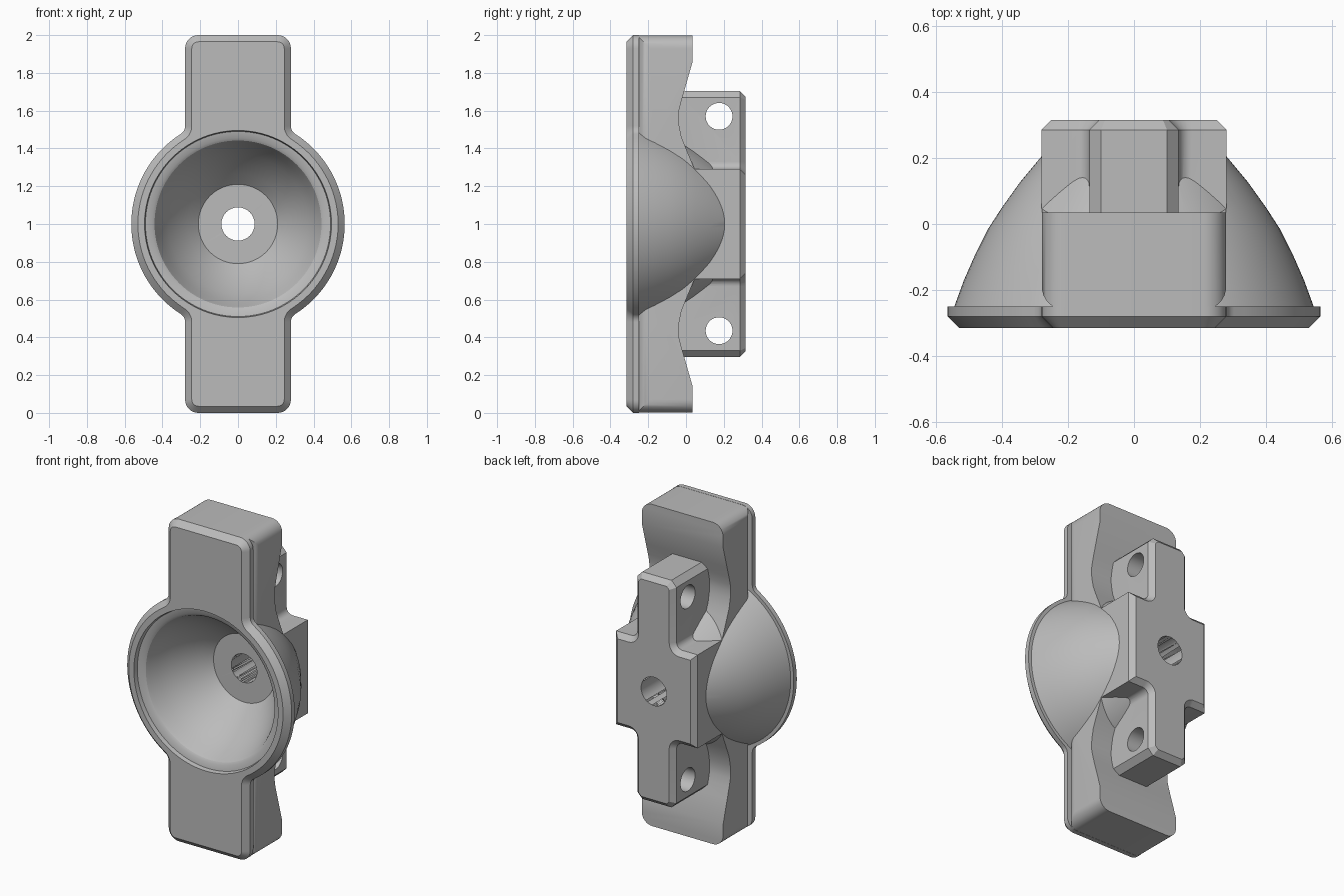
import bpy, bmesh, math
from mathutils import Vector

cube = bpy.data.objects.get("Cube")
if cube:
    bpy.data.objects.remove(cube, do_unlink=True)

grey = bpy.data.materials.new("matte_grey")
grey.use_nodes = True
GREY = (0.5, 0.5, 0.5, 1)
grey.diffuse_color = GREY
grey.node_tree.nodes["Principled BSDF"].inputs["Base Color"].default_value = GREY

MID = 1.0  # height of the dish axis


def finish(name, bm):
    bmesh.ops.recalc_face_normals(bm, faces=bm.faces)
    bmesh.ops.translate(bm, verts=bm.verts, vec=(0, 0, MID))
    mesh = bpy.data.meshes.new(name)
    bm.to_mesh(mesh)
    bm.free()
    mesh.materials.append(grey)
    ob = bpy.data.objects.new(name, mesh)
    bpy.context.collection.objects.link(ob)
    return ob


def arc(cx, cz, r, a0, a1, n):
    return [(cx + r * math.cos(a0 + (a1 - a0) * i / n),
             cz + r * math.sin(a0 + (a1 - a0) * i / n)) for i in range(n + 1)]


def four_way(q):
    """Mirror one quadrant (top to right) into a full clockwise outline."""
    half = q + [(x, -z) for x, z in reversed(q)]
    return [Vector(p) for p in half + [(-x, z) for x, z in reversed(half)]]


def inset(loop, d):
    out = []
    for i, p in enumerate(loop):
        e1 = (p - loop[i - 1]).normalized()
        e2 = (loop[(i + 1) % len(loop)] - p).normalized()
        n1, n2 = Vector((e1.y, -e1.x)), Vector((e2.y, -e2.x))
        out.append(p + (n1 + n2) * d / (1 + n1.dot(n2)))
    return out


def loft(name, rings):
    """Skin a list of (y, outline) rings and cap both ends."""
    bm = bmesh.new()
    rows = [[bm.verts.new((p.x, y, p.y)) for p in loop] for y, loop in rings]
    n = len(rows[0])
    for a, b in zip(rows, rows[1:]):
        for i in range(n):
            j = (i + 1) % n
            bm.faces.new((a[i], a[j], b[j], b[i]))
    bm.faces.new(rows[0])
    bm.faces.new(rows[-1])
    return finish(name, bm)


def lathe(name, profile, steps=96):
    """Turn (radius, y) points around the dish axis."""
    bm = bmesh.new()
    vs = [bm.verts.new((r, y, 0)) for r, y in profile]
    es = [bm.edges.new(pair) for pair in zip(vs, vs[1:])]
    bmesh.ops.spin(bm, geom=vs + es, cent=(0, 0, 0), axis=(0, 1, 0),
                   angle=math.tau, steps=steps, use_duplicate=False)
    bmesh.ops.remove_doubles(bm, verts=bm.verts, dist=0.0002)
    return finish(name, bm)


def combine(target, tool, operation):
    mod = target.modifiers.new(tool.name, 'BOOLEAN')
    mod.operation, mod.solver, mod.object = operation, 'EXACT', tool
    bpy.context.view_layer.objects.active = target
    bpy.ops.object.modifier_apply(modifier=mod.name)
    bpy.data.objects.remove(tool, do_unlink=True)


# Front plate: round flange blended into two arms, chamfered at the front
R, W, F = 0.565, 0.28, 0.05
fz = math.sqrt((R + F) ** 2 - (W + F) ** 2)
turn = math.atan2(fz, W + F)
outline = four_way(
    arc(W - 0.07, 0.93, 0.07, math.pi / 2, 0, 8)
    + arc(W + F, fz, F, math.pi, math.pi + turn, 5)
    + arc(0, 0, R, turn, 0.02, 16)[1:])
bracket = loft("dish_bracket", [(-0.315, inset(outline, 0.035)),
                                (-0.28, outline), (-0.25, outline)])

# Arms behind the plate, with a waved back
wave = [(0.035, 0.999), (0.035, 0.86), (-0.005, 0.72), (-0.025, 0.65),
        (-0.037, 0.6), (-0.04, 0.56), (-0.036, 0.52), (-0.024, 0.46),
        (0.0, 0.4), (0.025, 0.34), (0.05, 0.28)]
side = [(-0.26, 0.999)] + wave
side += [(y, -z) for y, z in reversed(side)]
bm = bmesh.new()
face = bm.faces.new([bm.verts.new((-0.279, y, z)) for y, z in side])
ext = bmesh.ops.extrude_face_region(bm, geom=[face])
bmesh.ops.translate(bm, vec=(0.558, 0, 0),
                    verts=[v for v in ext["geom"] if isinstance(v, bmesh.types.BMVert)])
corners = [e for e in bm.edges
           if all(abs(v.co.z) > 0.99 for v in e.verts)
           and abs(e.verts[0].co.x - e.verts[1].co.x) < 0.01]
bmesh.ops.bevel(bm, geom=corners, offset=0.07, segments=8, profile=0.5, affect='EDGES')
combine(bracket, finish("arms", bm), 'UNION')

# Outer shell of the dish
shell = lathe("dish_shell", [
    (0, -0.26), (0.548, -0.26), (0.515, -0.17), (0.48, -0.09), (0.442, -0.015),
    (0.4, 0.05), (0.345, 0.127), (0.28, 0.205), (0.2, 0.27), (0, 0.27)])
combine(bracket, shell, 'UNION')

# Cross-shaped rear mount with chamfered rim
cross = four_way([(0.1, 0.705), (0.135, 0.67)]
                 + arc(0.175, 0.33, 0.04, math.pi, 1.5 * math.pi, 6)
                 + [(W, 0.29)])
mount = loft("rear_mount", [(-0.15, cross), (0.285, cross),
                            (0.315, inset(cross, 0.03))])
combine(bracket, mount, 'UNION')

# Hollow of the dish, with a shoulder inside the rim and a flat floor
hollow = lathe("dish_hollow", [
    (0, 0.06), (0.21, 0.06), (0.265, 0.005), (0.32, -0.06), (0.37, -0.13),
    (0.41, -0.2), (0.433, -0.255), (0.442, -0.273), (0.456, -0.282),
    (0.49, -0.288), (0.495, -0.315), (0.495, -0.34), (0, -0.34)])
combine(bracket, hollow, 'DIFFERENCE')

# Centre bore
bore = lathe("centre_bore", [(0, -0.1), (0.088, -0.1), (0.088, 0.4), (0, 0.4)], 48)
combine(bracket, bore, 'DIFFERENCE')

# Cross pin holes through the mount
for z in (0.435, 1.57):
    bpy.ops.mesh.primitive_cylinder_add(vertices=40, radius=0.071, depth=0.5,
                                        location=(0, 0.175, z),
                                        rotation=(0, math.pi / 2, 0))
    pin = bpy.context.object
    pin.name = "pin_hole"
    pin.data.materials.append(grey)
    combine(bracket, pin, 'DIFFERENCE')

bpy.ops.object.select_all(action='DESELECT')
bracket.select_set(True)
bpy.context.view_layer.objects.active = bracket
bpy.ops.object.shade_smooth_by_angle(angle=math.radians(28))
